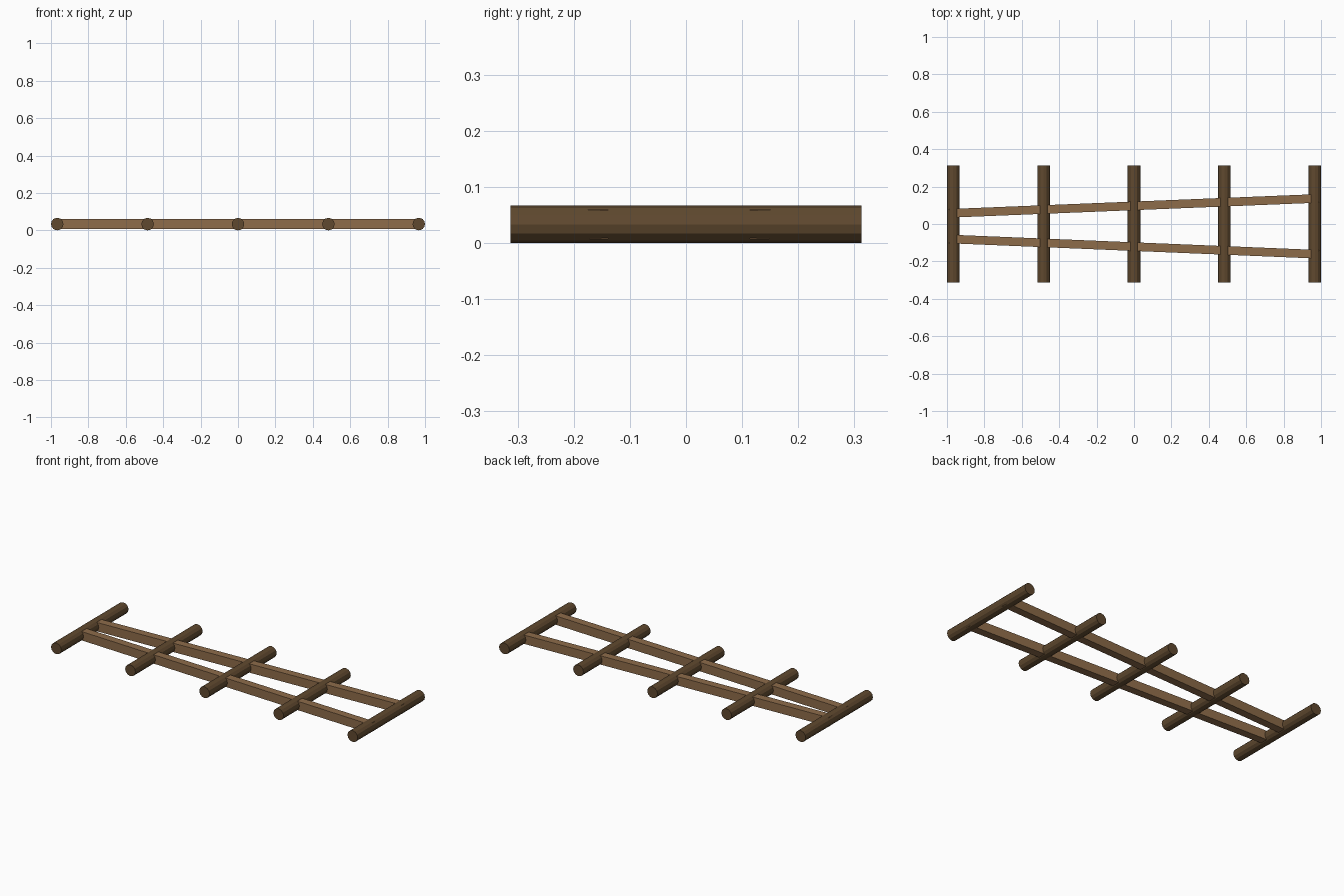
import bpy
from math import pi, atan, hypot

if "Cube" in bpy.data.objects:
    bpy.data.objects.remove(bpy.data.objects["Cube"])

R = 0.0335          # rung radius, also the height of every part's centre
HALF = 0.987        # half length of rails along x


def material(name, color):
    m = bpy.data.materials.new(name)
    m.diffuse_color = (*color, 1)
    m.use_nodes = True
    m.node_tree.nodes["Principled BSDF"].inputs["Base Color"].default_value = m.diffuse_color
    return m


dark_wood = material("dark_wood", (0.115, 0.066, 0.028))
light_wood = material("light_wood", (0.27, 0.15, 0.068))

# Five round cross rungs, evenly spaced
for i in range(5):
    bpy.ops.mesh.primitive_cylinder_add(
        vertices=12, radius=R, depth=0.626,
        location=((i - 2) * 0.4833, 0, R), rotation=(pi / 2, 0, 0))
    rung = bpy.context.object
    rung.name = f"rung_{i + 1}"
    rung.data.materials.append(dark_wood)


# Two square rails that spread apart toward +x
def rail(name, y_left, y_right):
    dy = y_right - y_left
    bpy.ops.mesh.primitive_cube_add(
        size=1, location=(0, (y_left + y_right) / 2, R),
        rotation=(0, 0, atan(dy / (2 * HALF))))
    ob = bpy.context.object
    ob.name = name
    ob.scale = (hypot(2 * HALF, dy), 0.046, 0.052)
    ob.data.materials.append(light_wood)


rail("back_rail", 0.057, 0.137)
rail("front_rail", -0.080, -0.162)
